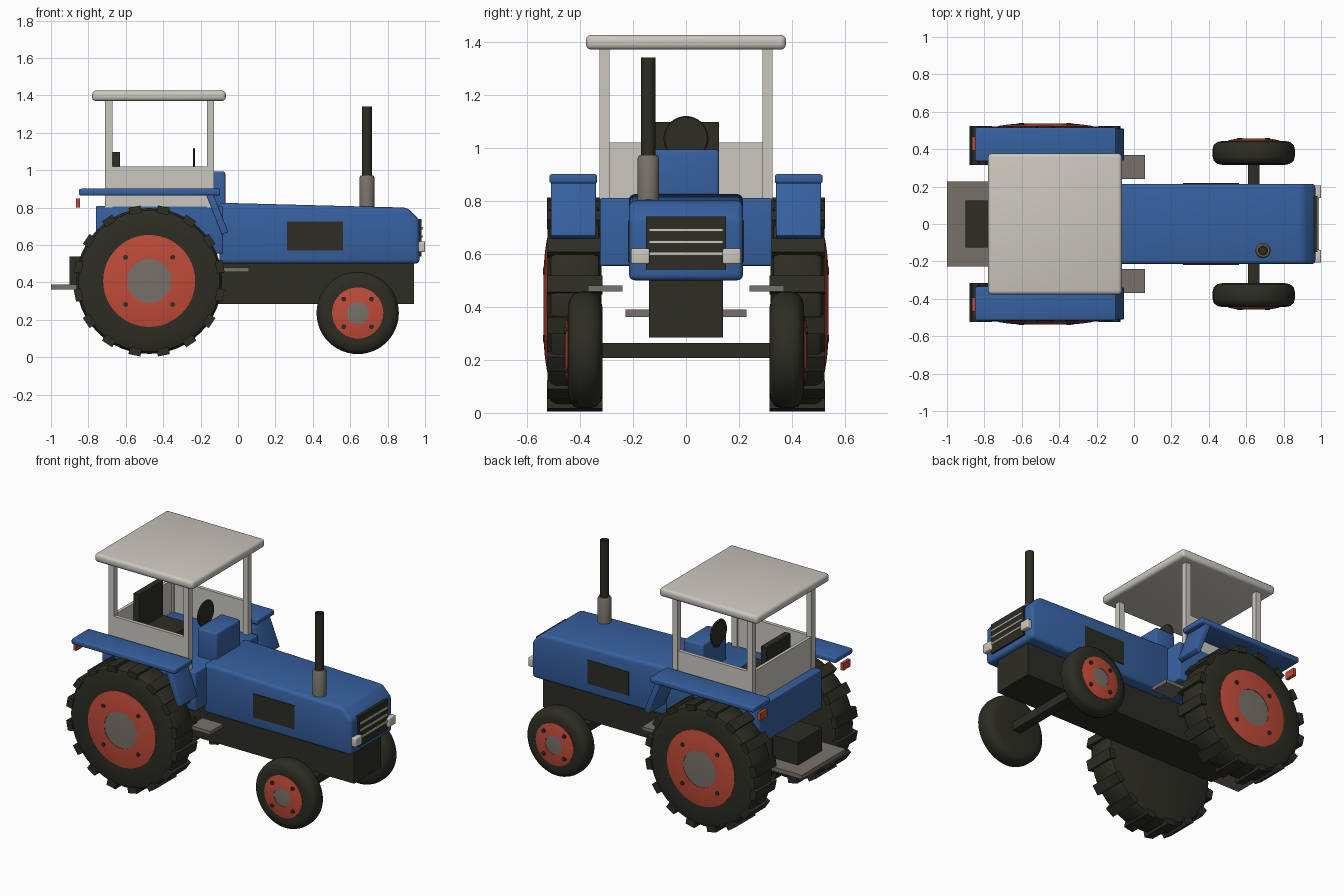
import bpy, bmesh, math
from mathutils import Matrix, Vector

cube = bpy.data.objects.get("Cube")
if cube:
    bpy.data.objects.remove(cube, do_unlink=True)


def material(name, *rgb):
    m = bpy.data.materials.new(name)
    m.use_nodes = True
    m.diffuse_color = (*rgb, 1)
    bsdf = m.node_tree.nodes["Principled BSDF"]
    bsdf.inputs["Base Color"].default_value = (*rgb, 1)
    bsdf.inputs["Roughness"].default_value = 0.6
    return m


blue = material("tractor blue", 0.037, 0.118, 0.35)
cream = material("cab cream", 0.60, 0.575, 0.52)
red = material("rim red", 0.53, 0.07, 0.04)
dark = material("rubber black", 0.026, 0.026, 0.017)
metal = material("metal grey", 0.185, 0.165, 0.14)


def finish(name, bm, mat):
    bmesh.ops.recalc_face_normals(bm, faces=bm.faces[:])
    mesh = bpy.data.meshes.new(name)
    bm.to_mesh(mesh)
    bm.free()
    mesh.materials.append(mat)
    ob = bpy.data.objects.new(name, mesh)
    bpy.context.collection.objects.link(ob)
    bpy.ops.object.select_all(action='DESELECT')
    ob.select_set(True)
    bpy.context.view_layer.objects.active = ob
    bpy.ops.object.shade_smooth_by_angle(angle=math.radians(40))
    return ob


def round_edges(bm, size):
    if size:
        bmesh.ops.bevel(bm, geom=bm.edges[:], offset=size, segments=3,
                        profile=0.5, affect='EDGES')


def box(name, mat, xs, ys, zs, bevel=0):
    """Box between the given limits on each axis."""
    bm = bmesh.new()
    bmesh.ops.create_cube(bm, size=1)
    for v in bm.verts:
        for i, (a, b) in enumerate((xs, ys, zs)):
            v.co[i] = (a + b) / 2 + v.co[i] * (b - a)
    round_edges(bm, bevel)
    return finish(name, bm, mat)


def slab(name, mat, outline, ys, bevel=0):
    """Side outline in x and z, extruded across y."""
    bm = bmesh.new()
    face = bm.faces.new([bm.verts.new((x, ys[0], z)) for x, z in outline])
    new = bmesh.ops.extrude_face_region(bm, geom=[face])["geom"]
    bmesh.ops.translate(bm, vec=(0, ys[1] - ys[0], 0),
                        verts=[g for g in new if isinstance(g, bmesh.types.BMVert)])
    round_edges(bm, bevel)
    return finish(name, bm, mat)


def lathe(name, mat, profile, centre, axis='Y', side=1, steps=48):
    """Profile of (radius, distance along axis) turned about the axis."""
    bm = bmesh.new()
    pts = [bm.verts.new((r, d * side, 0) if axis == 'Y' else (r, 0, d))
           for r, d in profile]
    edges = [bm.edges.new(p) for p in zip(pts, pts[1:])]
    bmesh.ops.spin(bm, geom=pts + edges, cent=(0, 0, 0), angle=math.tau, steps=steps,
                   axis=(0, 1, 0) if axis == 'Y' else (0, 0, 1))
    bmesh.ops.remove_doubles(bm, verts=bm.verts[:], dist=0.0005)
    bmesh.ops.translate(bm, vec=centre, verts=bm.verts[:])
    return finish(name, bm, mat)


def wheel(label, side, x, z, tyre, rim, hub, bolt_ring, bolt_y):
    centre = Vector((x, 0, z))
    lathe(label + "_tyre", dark, tyre, centre, side=side)
    lathe(label + "_rim", red, rim, centre, side=side)
    lathe(label + "_hub", metal, hub, centre, side=side)
    for k in range(4):
        a = math.tau * (k + 0.5) / 4
        spot = centre + Vector((math.cos(a), 0, math.sin(a))) * bolt_ring
        lathe(label + "_bolt", dark,
              [(0, bolt_y - 0.02), (0.013, bolt_y - 0.02), (0.013, bolt_y), (0, bolt_y)],
              spot, side=side, steps=10)


# Engine hood, chassis and rear body
slab("hood", blue, [(-0.1, 0.5), (0.97, 0.5), (0.97, 0.735), (0.905, 0.8), (-0.1, 0.826)],
     (-0.215, 0.215), 0.022)
box("chassis", dark, (-0.72, 0.94), (-0.14, 0.14), (0.285, 0.52))
box("rear_body", blue, (-0.76, -0.08), (-0.325, 0.325), (0.555, 0.81), 0.008)
box("rear_gearbox", dark, (-0.9, -0.6), (-0.125, 0.125), (0.385, 0.54))
box("hitch_plate", metal, (-1, -0.7), (-0.228, 0.228), (0.362, 0.39))
box("front_axle", dark, (0.61, 0.67), (-0.33, 0.33), (0.207, 0.263))

# Grille and headlights
box("grille", dark, (0.96, 0.982), (-0.15, 0.15), (0.54, 0.74))
for z in (0.6, 0.645, 0.69):
    box("grille_bar", cream, (0.975, 0.99), (-0.14, 0.14), (z - 0.006, z + 0.006))

# Exhaust
lathe("muffler", metal, [(0, 0.79), (0.041, 0.79), (0.041, 0.96), (0.034, 0.972), (0, 0.972)],
      (0.69, -0.142, 0), 'Z', steps=32)
lathe("exhaust_pipe", dark, [(0, 0.95), (0.027, 0.95), (0.027, 1.34), (0.018, 1.34),
                             (0.018, 1.3), (0, 1.3)], (0.69, -0.142, 0), 'Z', steps=24)

# Driver's place
box("dashboard", blue, (-0.21, -0.068), (-0.125, 0.125), (0.78, 0.993), 0.012)
lathe("steering_wheel", dark, [(0, -0.006), (0.08, -0.006), (0.085, 0), (0.08, 0.006), (0, 0.006)],
      (0, 0, 0), steps=32).matrix_world = (
          Matrix.Translation((-0.235, 0, 1.035)) @ Matrix.Rotation(math.pi / 2, 4, 'Z'))
box("steering_column", dark, (-0.235, -0.19), (-0.015, 0.015), (0.94, 0.97))
box("seat_cushion", dark, (-0.66, -0.42), (-0.125, 0.125), (0.8, 0.87))
box("seat_back", dark, (-0.67, -0.63), (-0.125, 0.125), (0.8, 1.097))

# Cab
box("cab_roof", cream, (-0.78, -0.065), (-0.377, 0.377), (1.37, 1.426), 0.02)
box("cab_rear_wall", cream, (-0.705, -0.685), (-0.3, 0.3), (0.8, 1.02))

lug_count = 16
for side in (1, -1):
    def span(a, b):
        return sorted((a * side, b * side))

    # Cab sides and posts
    box("cab_side_wall", cream, (-0.7, -0.14), span(0.3, 0.323), (0.8, 1.02))
    for x in (-0.71, -0.167):
        box("cab_post", cream, (x, x + 0.038), span(0.288, 0.326), (0.8, 1.38))

    # Fenders with tail lights, steps
    box("fender_top", blue, (-0.85, -0.095), span(0.335, 0.515), (0.865, 0.901), 0.01)
    slab("fender_front", blue, [(-0.175, 0.88), (-0.135, 0.88), (-0.052, 0.67), (-0.087, 0.655)],
         span(0.34, 0.51), 0.005)
    box("tail_light", red, (-0.866, -0.846), span(0.393, 0.467), (0.802, 0.85))
    box("step", metal, (-0.09, 0.06), span(0.24, 0.37), (0.457, 0.48))

    # Hood side panels and headlights
    box("hood_vent", dark, (0.262, 0.562), span(0.21, 0.219), (0.57, 0.725))
    box("headlight", cream, (0.965, 1.0), span(0.138, 0.207), (0.562, 0.62), 0.006)

    # Wheels
    wheel("rear", side, -0.475, 0.408,
          [(0, 0.318), (0.34, 0.318), (0.378, 0.33), (0.39, 0.35), (0.39, 0.49),
           (0.378, 0.51), (0.34, 0.522), (0.24, 0.522), (0, 0.5)],
          [(0.246, 0.515), (0.246, 0.525), (0.2, 0.532), (0.13, 0.538), (0.118, 0.538),
           (0.118, 0.51)],
          [(0.12, 0.51), (0.12, 0.535), (0.06, 0.537), (0, 0.538)], 0.178, 0.54)
    wheel("front", side, 0.64, 0.237,
          [(0, 0.322), (0.16, 0.315), (0.195, 0.322), (0.214, 0.34), (0.22, 0.362),
           (0.22, 0.4), (0.214, 0.422), (0.195, 0.438), (0.165, 0.445), (0.13, 0.443), (0, 0.43)],
          [(0.137, 0.435), (0.137, 0.447), (0.09, 0.456), (0.06, 0.458), (0.06, 0.43)],
          [(0.062, 0.43), (0.062, 0.455), (0.03, 0.457), (0, 0.458)], 0.104, 0.46)

    # Tread lugs around the rear tyre
    bm = bmesh.new()
    for k in range(lug_count):
        turn = Matrix.Rotation(math.tau * (k + 0.5) / lug_count, 4, 'Y')
        place = Matrix.Translation((-0.475, 0.42 * side, 0.408)) @ turn
        bmesh.ops.create_cube(bm, size=1, matrix=place @ Matrix.Translation((0, 0, 0.385))
                              @ Matrix.Diagonal((0.065, 0.21, 0.04, 1)))
    finish("rear_tread_lugs", bm, dark)
